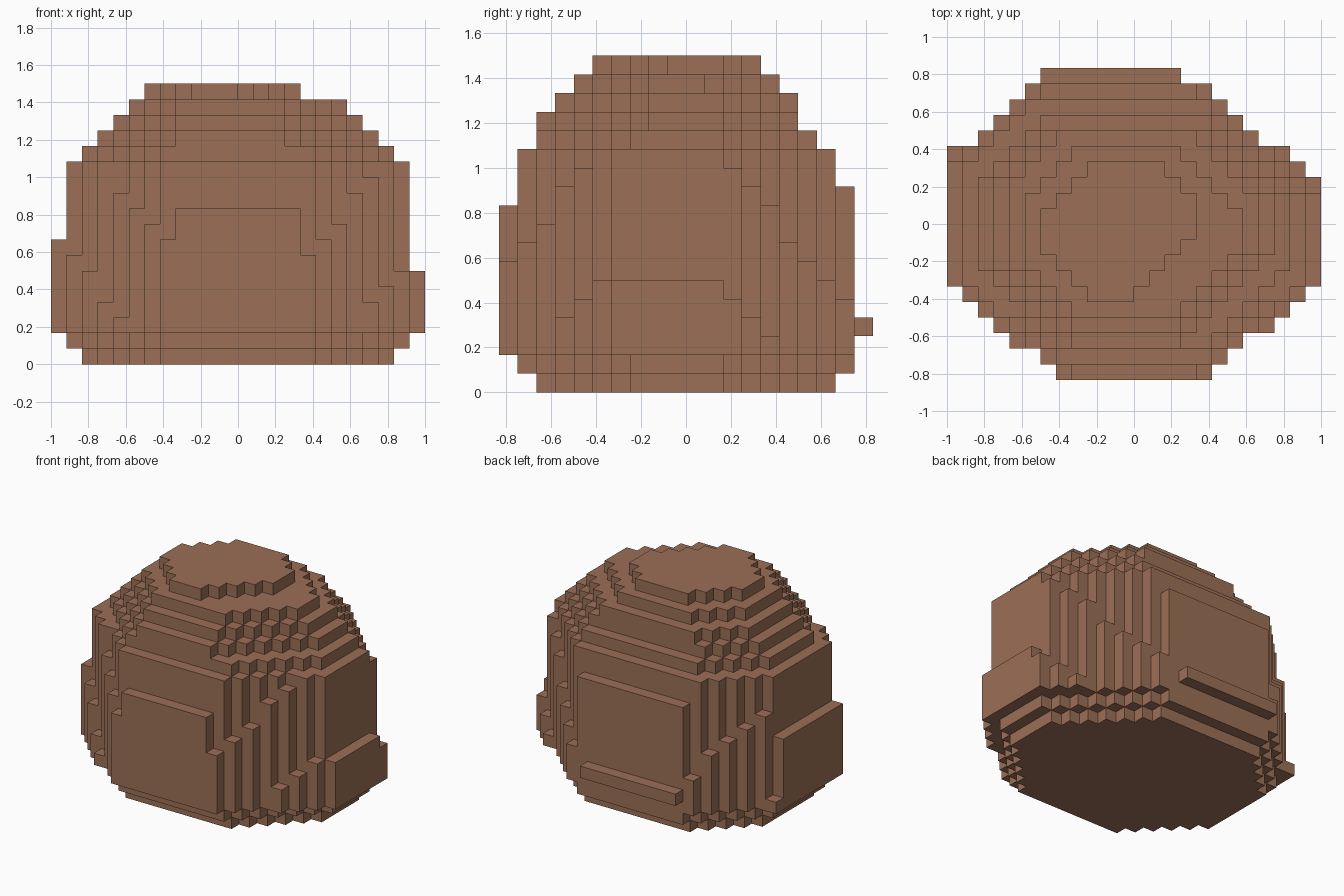
import bpy, bmesh, math

if "Cube" in bpy.data.objects:
    bpy.data.objects.remove(bpy.data.objects["Cube"], do_unlink=True)

V = 1 / 12  # edge length of one block

# Rock colour
brown = bpy.data.materials.new("warm brown stone")
brown.use_nodes = True
colour = (0.333, 0.159, 0.095, 1)
brown.diffuse_color = colour
bsdf = brown.node_tree.nodes["Principled BSDF"]
bsdf.inputs["Base Color"].default_value = colour
bsdf.inputs["Roughness"].default_value = 0.9

# Extents of the layers in blocks: (layers, x0, x1, y0, y1)
EXTENTS = [
    ((0,), -10, 10, -8, 8),
    ((1,), -11, 11, -9, 9),
    ((2,), -12, 12, -10, 9),
    ((3,), -12, 12, -10, 10),     # ledge on the back
    ((4, 5), -12, 12, -10, 9),
    ((6, 7), -12, 11, -10, 9),
    ((8, 9), -11, 11, -10, 9),
    ((10,), -11, 11, -9, 9),
    ((11, 12), -11, 11, -9, 8),
    ((13,), -10, 10, -8, 7),
    ((14,), -9, 9, -8, 6),
    ((15,), -8, 8, -7, 6),
    ((16,), -7, 7, -6, 5),
    ((17,), -6, 4, -5, 4),
]

# Diagonal corner cuts of base and crown: front -x, front +x, back -x, back +x
CUTS = {
    0: (13, 13, 14, 12), 1: (14, 14, 15, 13),
    13: (13, 13, 13, 12), 14: (12, 11, 12, 11), 15: (11, 10, 11, 10),
    16: (10, 9, 9, 8), 17: (8, 5, 7, 6),
}
BODY = (15, 14.9, 15.5, 13.4)


def corner_limit(k, corner, ay):
    """Largest |x| + |y| a block may have; the body tapers gently upwards."""
    if k in CUTS:
        return CUTS[k][corner]
    return BODY[corner] + (7 + 1.25 * (10 - ay) - k) / 7


# Fill each layer with blocks
blocks = set()
for layers, x0, x1, y0, y1 in EXTENTS:
    for k in layers:
        for i in range(x0, x1):
            for j in range(y0, y1):
                ax, ay = max(i + 1, -i), max(j + 1, -j)
                corner = (i >= 0) + 2 * (j >= 0)
                if ax + ay <= math.floor(corner_limit(k, corner, ay)):
                    blocks.add((i, j, k))

# Skin the blocks: one quad wherever a block meets the air
bm = bmesh.new()
verts = {}


def corner_vert(p):
    if p not in verts:
        verts[p] = bm.verts.new([c * V for c in p])
    return verts[p]


for block in blocks:
    for axis in range(3):
        u, w = (axis + 1) % 3, (axis + 2) % 3
        for side in (0, 1):
            neighbour = list(block)
            neighbour[axis] += 2 * side - 1
            if tuple(neighbour) in blocks:
                continue
            quad = []
            for du, dw in ((0, 0), (1, 0), (1, 1), (0, 1)):
                p = list(block)
                p[axis] += side
                p[u] += du
                p[w] += dw
                quad.append(corner_vert(tuple(p)))
            bm.faces.new(quad if side else quad[::-1])

# Merge coplanar quads into large flat steps
bmesh.ops.dissolve_limit(bm, angle_limit=math.radians(1),
                         verts=bm.verts[:], edges=bm.edges[:])

mesh = bpy.data.meshes.new("rock")
bm.to_mesh(mesh)
bm.free()
mesh.materials.append(brown)
rock = bpy.data.objects.new("rock", mesh)
bpy.context.collection.objects.link(rock)
